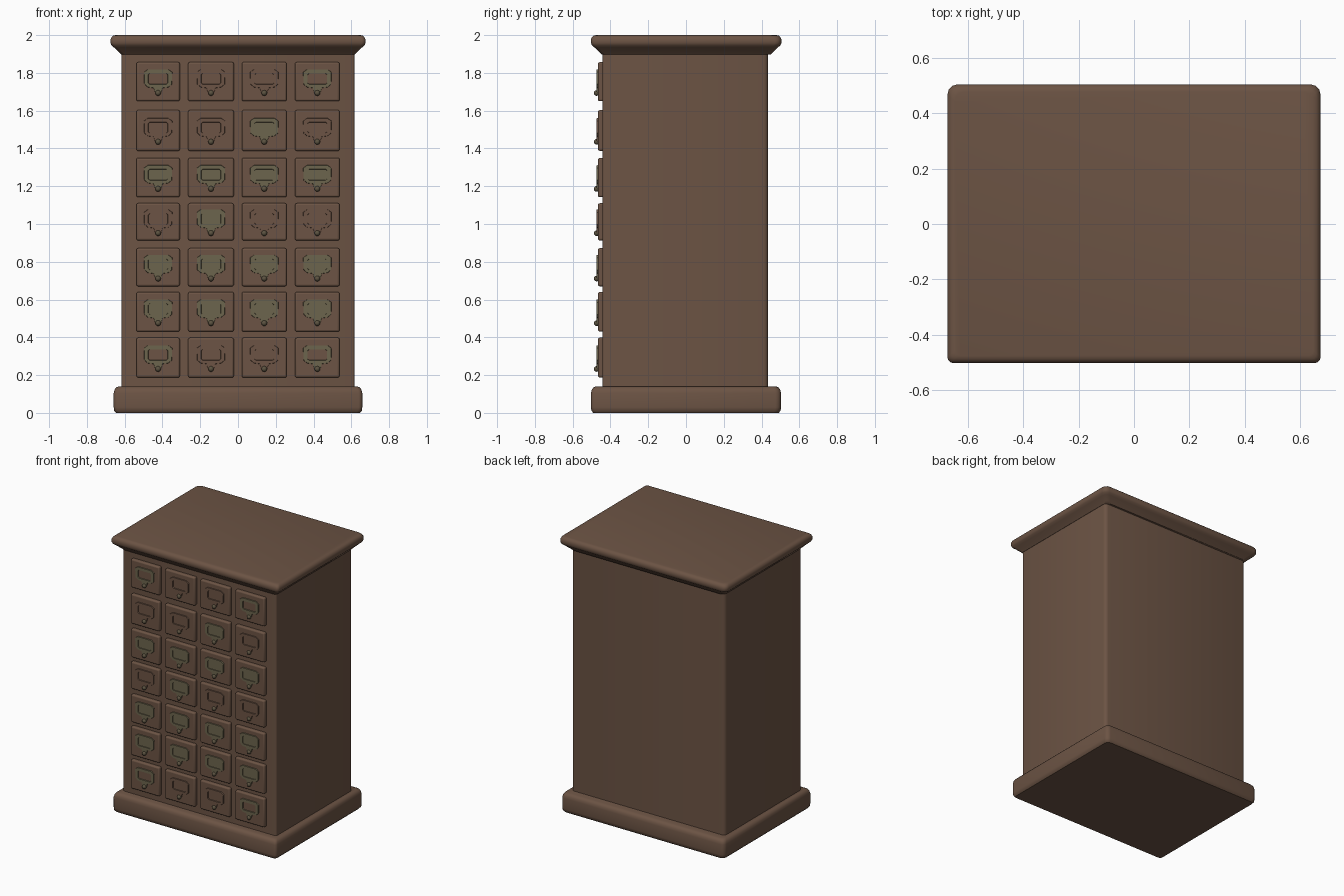
import bpy, bmesh, math

if "Cube" in bpy.data.objects:
    bpy.data.objects.remove(bpy.data.objects["Cube"])

def mat(name, rgb):
    m = bpy.data.materials.new(name)
    m.diffuse_color = (*rgb, 1)
    m.use_nodes = True
    m.node_tree.nodes["Principled BSDF"].inputs["Base Color"].default_value = m.diffuse_color
    return m

wood = mat("brown wood", (0.150, 0.088, 0.058))
brass = mat("aged brass", (0.150, 0.130, 0.075))
knob_mat = mat("dark brass", (0.105, 0.085, 0.052))

def finish(name, bm, material, angle=40, bevel=0):
    bmesh.ops.recalc_face_normals(bm, faces=bm.faces)
    me = bpy.data.meshes.new(name)
    bm.to_mesh(me)
    bm.free()
    me.materials.append(material)
    ob = bpy.data.objects.new(name, me)
    bpy.context.collection.objects.link(ob)
    if bevel:
        b = ob.modifiers.new("soft edges", 'BEVEL')
        b.width, b.segments = bevel, 3
    bpy.ops.object.select_all(action='DESELECT')
    ob.select_set(True)
    bpy.context.view_layer.objects.active = ob
    bpy.ops.object.shade_smooth_by_angle(angle=math.radians(angle))
    return ob

def ring(hx, y0, y1, front, back):
    """Rounded rectangle seen from above, with its own front and back corner radius."""
    pts = []
    for cx, cy, r, a0 in ((hx, y1, back, 0), (-hx, y1, back, 90),
                          (-hx, y0, front, 180), (hx, y0, front, 270)):
        ox = cx - math.copysign(r, cx)
        oy = cy - math.copysign(r, cy)
        for k in range(4):
            a = math.radians(a0 + 30 * k)
            pts.append((ox + r * math.cos(a), oy + r * math.sin(a)))
    return pts

def loft(name, hx, y0, y1, front, back, profile):
    """Stack rounded rectangles; profile lists (z, inset)."""
    bm = bmesh.new()
    loops = [[bm.verts.new((x, y, z)) for x, y in ring(hx - i, y0 + i, y1 - i, front, back)]
             for z, i in profile]
    n = len(loops[0])
    for a, b in zip(loops, loops[1:]):
        for k in range(n):
            bm.faces.new((a[k], a[(k + 1) % n], b[(k + 1) % n], b[k]))
    bm.faces.new(loops[0])
    bm.faces.new(loops[-1])
    return finish(name, bm, wood)

# carcass, plinth and moulded top
loft("cabinet_body", 0.617, -0.442, 0.435, 0.012, 0.025, [(0.10, 0), (1.93, 0)])
loft("plinth", 0.658, -0.503, 0.503, 0.02, 0.03,
     [(0, 0.012), (0.012, 0.002), (0.03, 0), (0.105, 0), (0.122, 0.004), (0.134, 0.012), (0.14, 0.026)])
loft("top_board", 0.675, -0.503, 0.505, 0.02, 0.035,
     [(1.897, 0.056), (1.908, 0.046), (1.935, 0.018), (1.946, 0.005), (1.958, 0),
      (1.978, 0), (1.990, 0.006), (1.997, 0.014), (2.0, 0.026)])

# label holder outlines: outer shield with a tab, and the window inside it
outer = [(-.076, .035), (-.055, .05), (.055, .05), (.076, .035), (.074, -.03), (.055, -.046),
         (.024, -.05), (.016, -.075), (-.016, -.075), (-.024, -.05), (-.055, -.046), (-.074, -.03)]
inner = [(-.05, .02), (-.042, .027), (.042, .027), (.05, .02), (.05, -.022), (.042, -.029),
         (.02, -.029), (.01, -.029), (-.01, -.029), (-.02, -.029), (-.042, -.029), (-.05, -.022)]

def label_frame(name, cx, cz, material):
    bm = bmesh.new()
    levels = ((outer, 1.0, -.462), (outer, .97, -.473), (inner, 1.05, -.473), (inner, 1.0, -.463))
    loops = [[bm.verts.new((cx + x * s, y, cz + z * s)) for x, z in pts] for pts, s, y in levels]
    n = len(outer)
    for a, b in zip(loops, loops[1:]):
        for k in range(n):
            bm.faces.new((a[k], a[(k + 1) % n], b[(k + 1) % n], b[k]))
    finish(name, bm, material, 30)

def box(name, x0, x1, y0, y1, z0, z1, material, bevel=0):
    bm = bmesh.new()
    bmesh.ops.create_cube(bm, size=1)
    for v in bm.verts:
        v.co = ((x0 + x1) / 2 + v.co.x * (x1 - x0), (y0 + y1) / 2 + v.co.y * (y1 - y0),
                (z0 + z1) / 2 + v.co.z * (z1 - z0))
    return finish(name, bm, material, 40, bevel)

def knob(name, x, z):
    bm = bmesh.new()
    bmesh.ops.create_uvsphere(bm, u_segments=14, v_segments=8, radius=0.015)
    bmesh.ops.translate(bm, verts=bm.verts, vec=(x, -0.473, z))
    finish(name, bm, knob_mat, 60)

# drawers, four columns by seven rows; finish of each holder:
# F = brass frame and label, R = brass frame only, W = worn to wood
columns = [(-.538, -.308), (-.264, -.022), (.020, .258), (.302, .538)]
rows = [(1.65, 1.857), (1.387, 1.603), (1.142, 1.35), (.913, 1.11), (.67, .872), (.43, .64), (.187, .398)]
finishes = ["RWWR", "WWFW", "FFFF", "WFWW", "FFFF", "FFFF", "RWWR"]
for r, (z0, z1) in enumerate(rows):
    for c, (x0, x1) in enumerate(columns):
        tag = f"{r + 1}_{c + 1}"
        f = finishes[r][c]
        cx, cz = (x0 + x1) / 2, (z0 + z1) / 2
        box("drawer_" + tag, x0, x1, -.466, -.43, z0, z1, wood, 0.010)
        label_frame("label_frame_" + tag, cx, cz + .016, wood if f == "W" else brass)
        if f == "F":
            box("label_plate_" + tag, cx - .053, cx + .053, -.468, -.463, cz - .016, cz + .046, brass)
        knob("knob_" + tag, cx, cz - .06)
